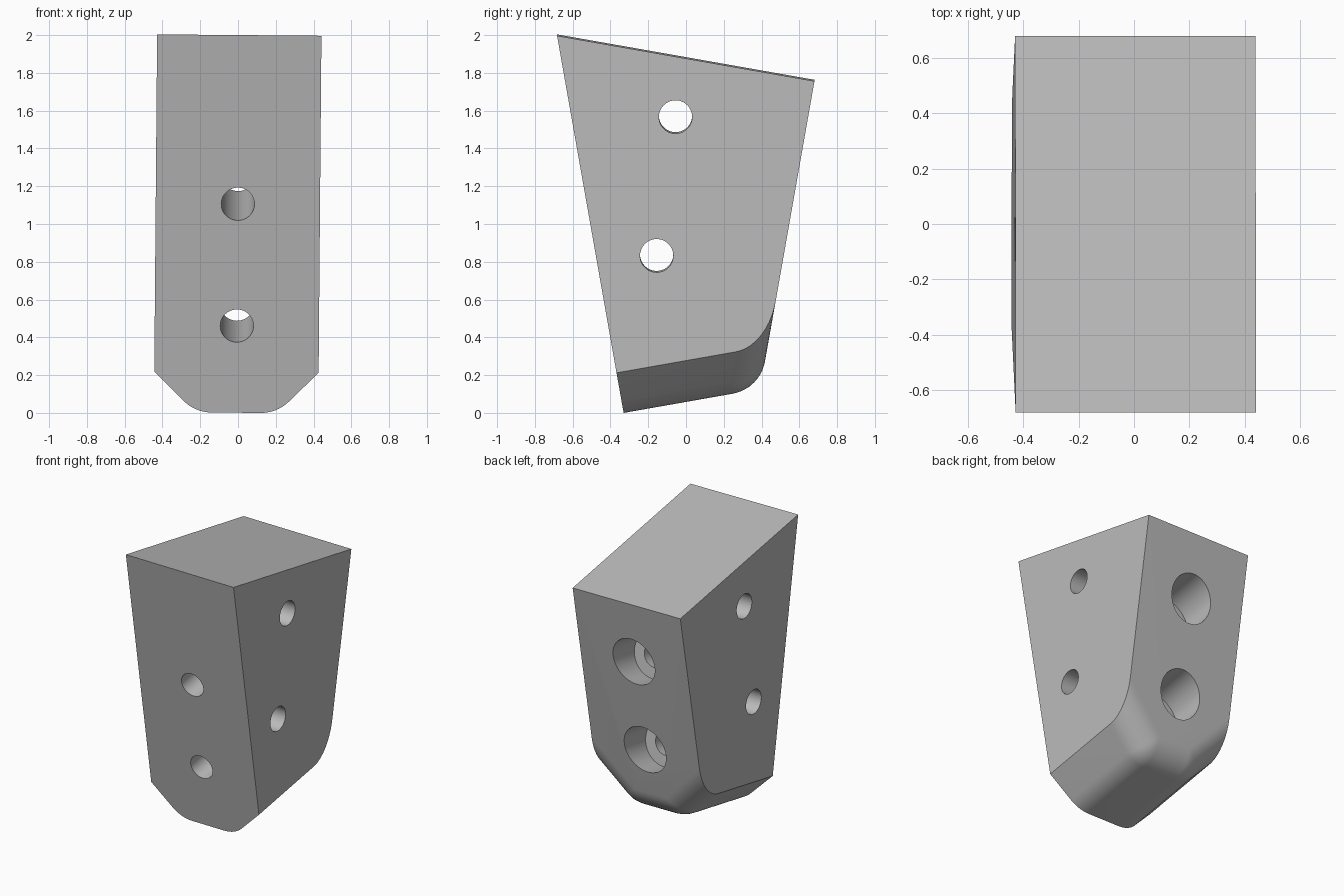
import bpy, bmesh, math
from mathutils import Vector, Matrix

cube = bpy.data.objects.get("Cube")
if cube:
    bpy.data.objects.remove(cube, do_unlink=True)

# Material
grey = bpy.data.materials.new("plain_grey")
grey.use_nodes = True
colour = (0.5, 0.5, 0.5, 1)
grey.diffuse_color = colour
grey.node_tree.nodes["Principled BSDF"].inputs["Base Color"].default_value = colour

# Main dimensions, in a frame where the front is upright and the base level
HALF_W = 0.435
HEIGHT = 2.03
DEPTH = 0.7335
CHAMFER = 0.218
FILLET = 0.21
LEAN = math.radians(20)
HOLE_R = 0.088
BORE_R = 0.168
BORE_DEPTH = 0.25
PLACE = (Matrix.Translation((-0.01, -0.33, 0.001))
         @ Matrix.Rotation(math.radians(0.48), 4, 'Y')
         @ Matrix.Rotation(math.radians(10), 4, 'X'))


def back_y(z):
    return DEPTH + z * math.tan(LEAN)


def patch(normals, n=10):
    """Directions spread over the corner between three face normals."""
    a, b, c = normals
    return [(a * i + b * j + c * (n - i - j)).normalized()
            for i in range(n + 1) for j in range(n + 1 - i)]


def make_object(name, bm):
    mesh = bpy.data.meshes.new(name)
    bm.to_mesh(mesh)
    bm.free()
    mesh.materials.append(grey)
    obj = bpy.data.objects.new(name, mesh)
    bpy.context.collection.objects.link(obj)
    return obj


def make_block():
    """Rounded hull with chamfered base, trimmed by flat planes."""
    down = Vector((0, 0, -1))
    back = Vector((0, math.cos(LEAN), -math.sin(LEAN)))
    dirs = []
    for side in (1, -1):
        dirs += patch((down, Vector((side, 0, -1)).normalized(), back))
    inner_x = HALF_W - CHAMFER + FILLET * (1 - math.sqrt(2))
    bm = bmesh.new()
    for x, z in ((inner_x, FILLET), (1, FILLET + 1 - inner_x), (1, 3)):
        for side in (1, -1):
            for y in (-0.5, back_y(z) - FILLET / math.cos(LEAN)):
                for d in dirs:
                    bm.verts.new(Vector((side * x, y, z)) + d * FILLET)
    hull = bmesh.ops.convex_hull(bm, input=bm.verts[:])
    loose = [v for v in bm.verts if not v.link_faces]
    bmesh.ops.delete(bm, geom=loose, context='VERTS')
    bmesh.ops.remove_doubles(bm, verts=bm.verts[:], dist=1e-5)
    # Trim front, sloped top and both sides
    trims = (((0, 0, 0), (0, -1, 0)),
             ((0, 0, HEIGHT), (0, math.sin(LEAN), math.cos(LEAN))),
             ((HALF_W, 0, 0), (1, 0, 0)),
             ((-HALF_W, 0, 0), (-1, 0, 0)))
    for point, normal in trims:
        bmesh.ops.bisect_plane(bm, geom=bm.verts[:] + bm.edges[:] + bm.faces[:],
                               plane_co=point, plane_no=normal, clear_outer=True)
        rim = [e for e in bm.edges if e.is_boundary]
        bmesh.ops.holes_fill(bm, edges=rim, sides=0)
    bmesh.ops.remove_doubles(bm, verts=bm.verts[:], dist=1e-5)
    bmesh.ops.dissolve_limit(bm, angle_limit=math.radians(0.2),
                             verts=bm.verts[:], edges=bm.edges[:])
    bmesh.ops.recalc_face_normals(bm, faces=bm.faces[:])
    return make_object("block", bm)


def cut_hole(block, name, start, end, radius):
    """Drill a round hole from start to end."""
    start, end = Vector(start), Vector(end)
    axis = end - start
    turn = axis.to_track_quat('Z', 'Y').to_matrix().to_4x4()
    bm = bmesh.new()
    bmesh.ops.create_cone(bm, cap_ends=True, segments=48, radius1=radius,
                          radius2=radius, depth=axis.length,
                          matrix=Matrix.Translation((start + end) / 2) @ turn)
    cutter = make_object(name, bm)
    cutter.hide_render = True
    mod = block.modifiers.new(name, 'BOOLEAN')
    mod.operation = 'DIFFERENCE'
    mod.solver = 'EXACT'
    mod.object = cutter
    bpy.context.view_layer.objects.active = block
    bpy.ops.object.modifier_apply(modifier=name)
    bpy.data.objects.remove(cutter, do_unlink=True)


block = make_block()

# Front to back holes, counterbored at the back
for z in (0.467, 1.122):
    floor = back_y(z) - BORE_DEPTH
    cut_hole(block, "bolt_hole", (0, -0.2, z), (0, floor + 0.1, z), HOLE_R)
    cut_hole(block, "counterbore", (0, floor, z), (0, floor + 0.8, z), BORE_R)

# Cross holes from side to side
for y, z in ((0.317, 0.792), (0.543, 1.498)):
    cut_hole(block, "cross_hole", (-1, y, z), (1, y, z), HOLE_R)

# Tilt into place and shade
block.data.transform(PLACE)
bpy.ops.object.select_all(action='DESELECT')
block.select_set(True)
bpy.context.view_layer.objects.active = block
bpy.ops.object.shade_smooth_by_angle(angle=math.radians(25))
